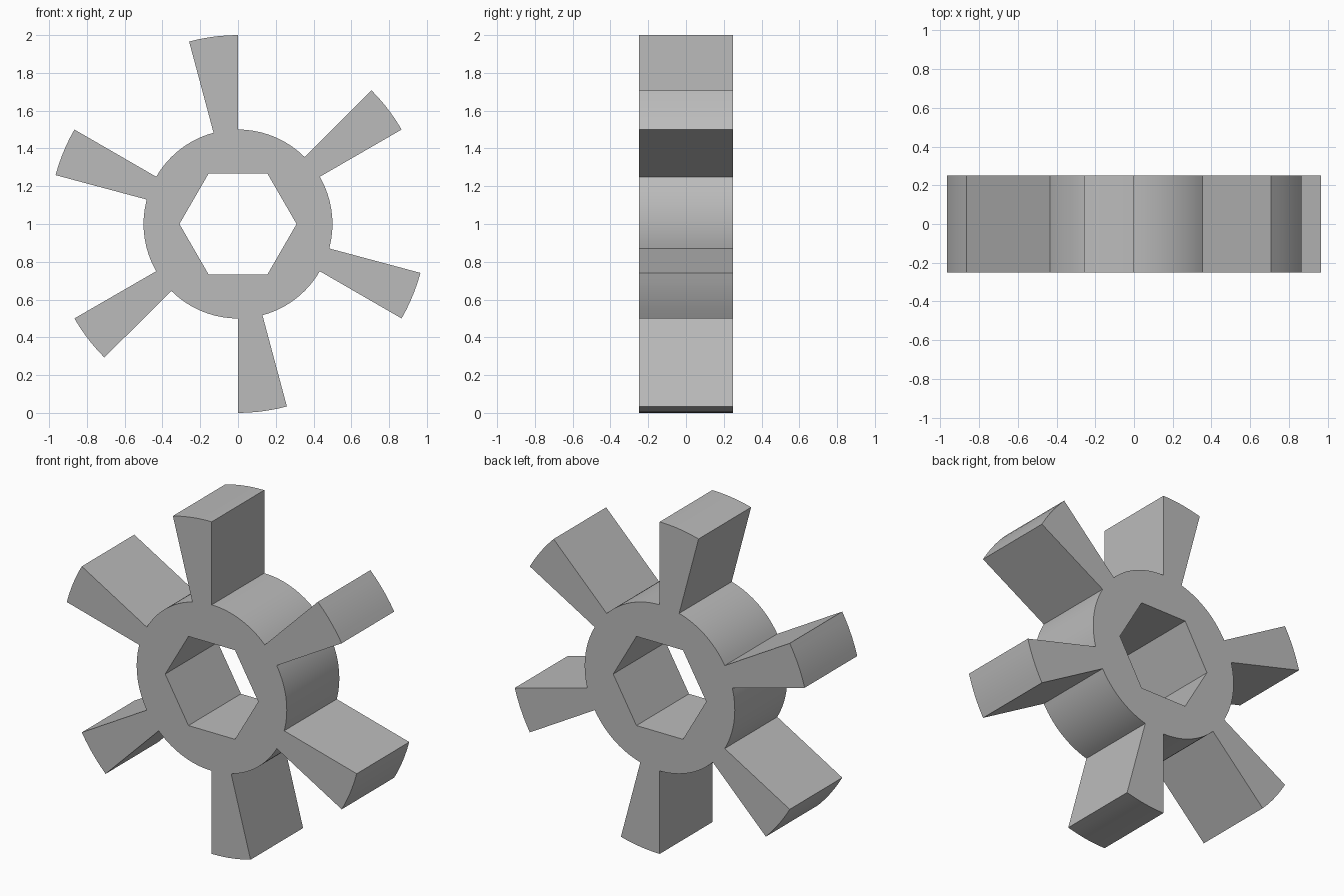
import bpy, bmesh
from math import sin, cos, radians

cube = bpy.data.objects.get("Cube")
if cube:
    bpy.data.objects.remove(cube, do_unlink=True)

HUB_R, TIP_R, BORE_R, DEPTH = 0.5, 1.0, 0.31, 0.5
STEP = 3                       # degrees per segment
SPOKE_START, SPOKE_SPAN = 30, 15   # within each 60 degree sector

grey = bpy.data.materials.new("grey")
grey.use_nodes = True
colour = (0.5, 0.5, 0.5, 1)
grey.diffuse_color = colour
grey.node_tree.nodes["Principled BSDF"].inputs["Base Color"].default_value = colour

bm = bmesh.new()


def point(radius, angle):
    a = radians(angle)
    return bm.verts.new((radius * cos(a), -DEPTH / 2, 1 + radius * sin(a)))


def bore_radius(angle):
    # distance to the side of the hexagonal bore
    return BORE_R * cos(radians(30)) / cos(radians(angle % 60 - 30))


def spoke_at(angle):
    return SPOKE_START <= angle % 60 < SPOKE_START + SPOKE_SPAN


def patch(start, inner, outer):
    end = start + STEP
    bm.faces.new((point(inner(start), start), point(outer(start), start),
                  point(outer(end), end), point(inner(end), end)))


# front outline: ring around the bore, plus six radial spokes
for angle in range(0, 360, STEP):
    patch(angle, bore_radius, lambda a: HUB_R)
    if spoke_at(angle):
        patch(angle, lambda a: HUB_R, lambda a: TIP_R)
bmesh.ops.remove_doubles(bm, verts=bm.verts, dist=0.0001)

# extrude to the full depth
front = list(bm.faces)
result = bmesh.ops.extrude_face_region(bm, geom=front, use_keep_orig=True)
moved = [g for g in result["geom"] if isinstance(g, bmesh.types.BMVert)]
bmesh.ops.translate(bm, verts=moved, vec=(0, DEPTH, 0))
bmesh.ops.recalc_face_normals(bm, faces=bm.faces)

mesh = bpy.data.meshes.new("spoked_hub")
bm.to_mesh(mesh)
bm.free()
mesh.materials.append(grey)
hub = bpy.data.objects.new("spoked_hub", mesh)
bpy.context.collection.objects.link(hub)

# smooth rim, crisp edges
bpy.ops.object.select_all(action="DESELECT")
hub.select_set(True)
bpy.context.view_layer.objects.active = hub
bpy.ops.object.shade_smooth_by_angle(angle=radians(30))
